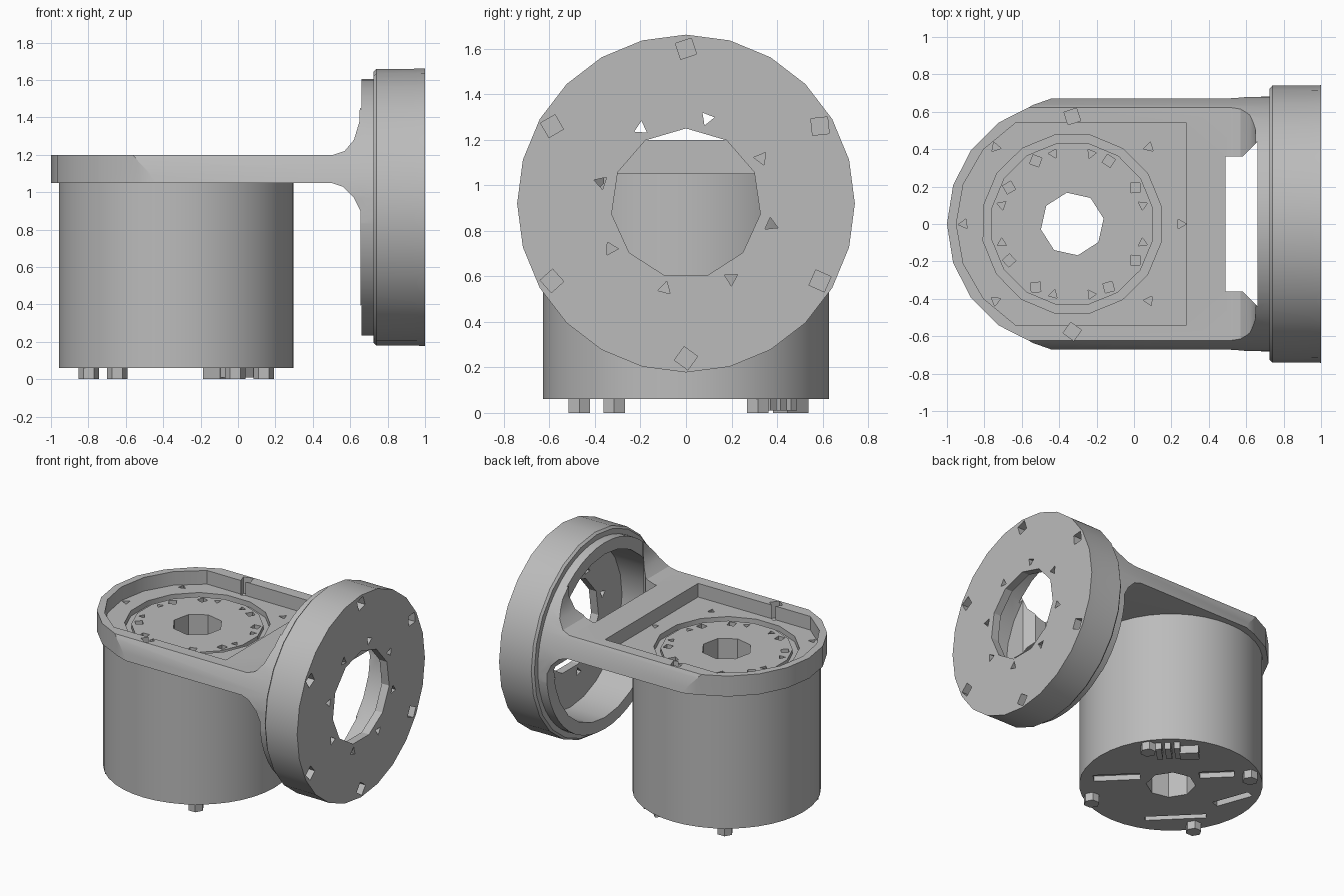
import bpy, bmesh, math
from math import cos, sin, radians

cube = bpy.data.objects.get("Cube")
if cube:
    bpy.data.objects.remove(cube, do_unlink=True)

grey = bpy.data.materials.new("light_grey")
grey.use_nodes = True
COLOUR = (0.5, 0.5, 0.5, 1)
grey.diffuse_color = COLOUR
grey.node_tree.nodes["Principled BSDF"].inputs["Base Color"].default_value = COLOUR

MX = -0.33          # motor axis in x
FZ = 0.92           # flange axis in z
AXES = {
    "x": lambda u, v, w: (w, u, v),
    "y": lambda u, v, w: (u, w, v),
    "z": lambda u, v, w: (u, v, w),
}


def circle(cu, cv, r, n, turn=0):
    return [(cu + r * cos(radians(turn + 360 * i / n)),
             cv + r * sin(radians(turn + 360 * i / n))) for i in range(n)]


def box(u0, u1, v0, v1):
    return [(u0, v0), (u1, v0), (u1, v1), (u0, v1)]


def solid(name, outlines, axis, lo, hi):
    """Extrude one or more closed outlines along an axis."""
    place = AXES[axis]
    bm = bmesh.new()
    for pts in outlines:
        a = [bm.verts.new(place(u, v, lo)) for u, v in pts]
        b = [bm.verts.new(place(u, v, hi)) for u, v in pts]
        bm.faces.new(a)
        bm.faces.new(b)
        for i in range(len(pts)):
            j = (i + 1) % len(pts)
            bm.faces.new((a[i], a[j], b[j], b[i]))
    return finish(name, bm)


def lathe(name, profile, axis, centre, n):
    """Revolve a closed (radius, along) profile around an axis."""
    place = AXES[axis]
    bm = bmesh.new()
    rings = []
    for r, w in profile:
        rings.append([bm.verts.new(place(u, v, w)) for u, v in circle(*centre, r, n, 90)])
    for k, ring in enumerate(rings):
        nxt = rings[(k + 1) % len(rings)]
        for i in range(n):
            j = (i + 1) % n
            bm.faces.new((ring[i], ring[j], nxt[j], nxt[i]))
    return finish(name, bm)


def finish(name, bm):
    bmesh.ops.recalc_face_normals(bm, faces=bm.faces)
    mesh = bpy.data.meshes.new(name)
    bm.to_mesh(mesh)
    bm.free()
    mesh.materials.append(grey)
    obj = bpy.data.objects.new(name, mesh)
    bpy.context.collection.objects.link(obj)
    return obj


def combine(target, cutter, operation="DIFFERENCE"):
    """Apply a boolean and discard the cutter."""
    mod = target.modifiers.new("cut", "BOOLEAN")
    mod.operation = operation
    mod.solver = "EXACT"
    mod.object = cutter
    bpy.context.view_layer.update()
    graph = bpy.context.evaluated_depsgraph_get()
    mesh = bpy.data.meshes.new_from_object(target.evaluated_get(graph))
    target.modifiers.clear()
    target.data = mesh
    bpy.data.objects.remove(cutter, do_unlink=True)


def hole_ring(cu, cv, r, angles, size, sides):
    """Small polygon outlines spaced round a circle."""
    return [circle(cu + r * cos(radians(a)), cv + r * sin(radians(a)), size, sides, a * 1.7)
            for a in angles]


# Arm: side profile with fillets into the flange hub
profile = [(-1.2, 1.05), (0.5, 1.05), (0.56, 1.03), (0.62, 0.97), (0.655, 0.9),
           (0.655, 0.2), (0.735, 0.2), (0.735, 1.7), (0.655, 1.7), (0.65, 1.38),
           (0.62, 1.28), (0.57, 1.22), (0.51, 1.2), (-1.2, 1.2)]
arm = solid("arm", [profile], "y", -0.8, 0.8)
combine(arm, solid("hub_shape", [circle(0, FZ, 0.685, 48, 90)], "x", -1.5, 1), "INTERSECT")
rounded_end = [(MX + 0.67 * cos(radians(a)), 0.67 * sin(radians(a)))
               for a in range(108, 253, 18)]
plan = [(1, 0.69), (0.5, 0.675), (-0.43, 0.675)] + rounded_end + [
    (-0.43, -0.675), (0.5, -0.675), (1, -0.69)]
combine(arm, solid("plan_shape", [plan], "z", 0, 2), "INTERSECT")

# Arm: opening beside the flange and hub cavity
opening = [(0.49, -0.36), (0.58, -0.36), (0.66, -0.44),
           (0.66, 0.44), (0.58, 0.36), (0.49, 0.36)]
opening[3] = (0.66, 0.44)
combine(arm, solid("opening", [opening], "z", 0, 2))
combine(arm, solid("hub_cavity", [circle(0, FZ, 0.6, 24, 90)], "x", 0.64, 0.8))

# Arm: shallow tray with motor seat and screw holes
tray = [(0.28, -0.54), (0.28, 0.54)] + [
    (MX + 0.62 * cos(radians(a)), 0.62 * sin(radians(a))) for a in (119, 140, 160, 180, 200, 220, 241)]
combine(arm, solid("tray", [tray], "z", 1.1, 1.3))
combine(arm, solid("motor_seat", [circle(MX, 0, 0.485, 16, 11)], "z", 1, 1.3))
combine(arm, solid("tray_holes", hole_ring(MX, 0, 0.58, (0, 45, 135, 180, 225, 315), 0.03, 3),
                   "z", 1.07, 1.3))
combine(arm, solid("rim_holes", hole_ring(MX, 0, 0.575, (90, 270), 0.05, 4), "z", 1.08, 1.3))

# Flange: hollow drum with a bored end plate
flange = lathe("flange", [(0.6, 0.725), (0.725, 0.725), (0.74, 0.74), (0.74, 0.94), (0.742, 1),
                          (0.58, 1), (0.58, 0.94), (0.6, 0.94)], "x", (0, FZ), 24)
plate = solid("flange_plate", [circle(0, FZ, 0.59, 24, 90)], "x", 0.94, 1)
combine(flange, plate, "UNION")
combine(flange, solid("bore", [circle(0, FZ, 0.33, 11, 90)], "x", 0.8, 1.1))
combine(flange, solid("inner_holes", hole_ring(0, FZ, 0.385, range(-14, 340, 45), 0.033, 3),
                      "x", 0.8, 1.1))
combine(flange, solid("outer_holes", hole_ring(0, FZ, 0.68, range(30, 390, 60), 0.052, 4),
                      "x", 0.93, 1.1))

# Motor: housing with a raised rotor disc and central bore
motor = solid("motor_housing", [circle(MX, 0, 0.628, 40)], "z", 0.06, 1.06)
rotor = solid("rotor_disc", [circle(MX, 0, 0.44, 16, 11)], "z", 1.0, 1.09)
combine(motor, rotor, "UNION")
combine(motor, solid("shaft_bore", [circle(MX, 0, 0.17, 8, 10)], "z", -1, 2))
for offset, size, sides in ((15, 0.028, 3), (30, 0.036, 4)):
    angles = [q + s * offset for q in range(0, 360, 90) for s in (-1, 1)]
    combine(motor, solid("rotor_holes", hole_ring(MX, 0, 0.39, angles, size, sides),
                         "z", 1.04, 1.2))


def slanted_box(cx, cy, length, width, angle):
    c, s = cos(radians(angle)), sin(radians(angle))
    return [(cx + u * c - v * s, cy + u * s + v * c)
            for u, v in box(-length / 2, length / 2, -width / 2, width / 2)]


# Motor: sockets in the underside
sockets = [slanted_box(0.02, -0.16, 0.32, 0.08, -45), slanted_box(-0.48, 0.31, 0.24, 0.08, -45),
           slanted_box(-0.78, 0.12, 0.28, 0.06, -70), slanted_box(-0.64, -0.32, 0.42, 0.05, -45)]
combine(motor, solid("sockets", sockets, "z", 0, 0.1))

# Feet and plugs under the motor
feet = [circle(MX + 0.565 * cos(radians(a)), 0.565 * sin(radians(a)), 0.055, 6)
        for a in (34, 124, 214, 304)]
foot = solid("motor_feet", feet, "z", 0, 0.08)
plug = solid("plug", [slanted_box(-0.11, 0.46, 0.13, 0.09, -45)], "z", 0, 0.08)
pins = [slanted_box(0.01 + 0.045 * i, 0.38 - 0.045 * i, 0.04, 0.14, -45) for i in range(-1, 2)]
comb = solid("pin_plug", pins, "z", 0.01, 0.08)

# Shading
parts = [arm, flange, motor, foot, plug, comb]
for part in parts:
    bpy.ops.object.select_all(action="DESELECT")
    part.select_set(True)
    bpy.context.view_layer.objects.active = part
    bpy.ops.object.shade_smooth_by_angle(angle=radians(25))
